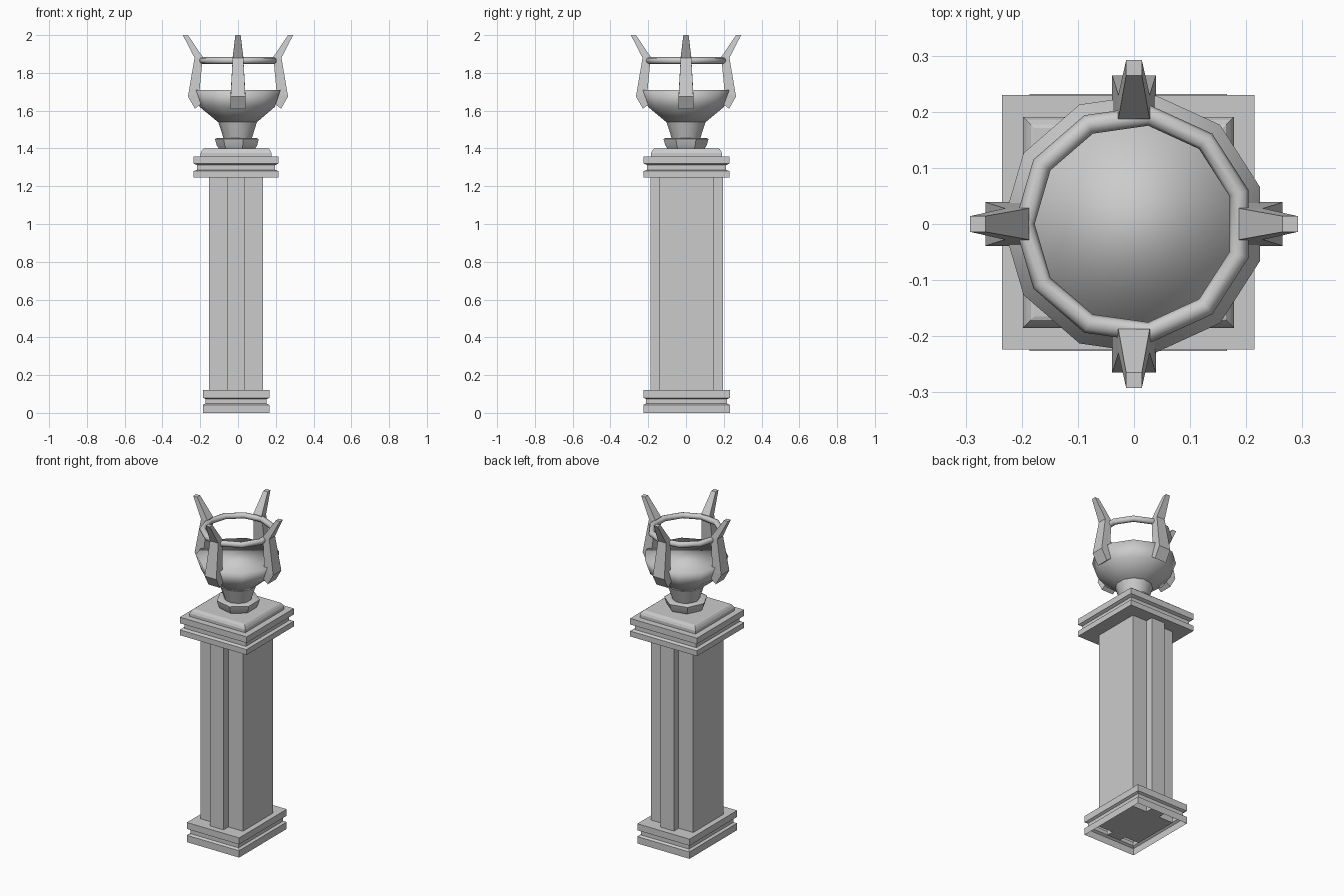
import bpy, bmesh, math
from mathutils import Matrix, Vector

if "Cube" in bpy.data.objects:
    bpy.data.objects.remove(bpy.data.objects["Cube"])

CX, CY = -0.01, 0.003  # pedestal centre


def finish(bm, name, smooth=None):
    bmesh.ops.recalc_face_normals(bm, faces=bm.faces)
    me = bpy.data.meshes.new(name)
    bm.to_mesh(me)
    bm.free()
    ob = bpy.data.objects.new(name, me)
    bpy.context.collection.objects.link(ob)
    if smooth == "all":
        me.shade_smooth()
    elif smooth is not None:
        bpy.ops.object.select_all(action='DESELECT')
        ob.select_set(True)
        bpy.context.view_layer.objects.active = ob
        bpy.ops.object.shade_smooth_by_angle(angle=math.radians(smooth))
    return ob


def loft(bm, rings, bottom=True, top=True, closed=False):
    vs = [[bm.verts.new(p) for p in r] for r in rings]
    n = len(vs[0])
    pairs = list(zip(vs, vs[1:])) + ([(vs[-1], vs[0])] if closed else [])
    for a, b in pairs:
        for i in range(n):
            j = (i + 1) % n
            bm.faces.new((a[i], a[j], b[j], b[i]))
    if bottom and not closed:
        bm.faces.new(vs[0][::-1])
    if top and not closed:
        bm.faces.new(vs[-1])


def square_moulding(name, hx, hy, profile, bottom=True):
    # profile: (inset, z) steps around a rectangle
    bm = bmesh.new()
    loft(bm, [[(CX + sx * (hx - d), CY + sy * (hy - d), z)
               for sx, sy in ((-1, -1), (1, -1), (1, 1), (-1, 1))] for d, z in profile], bottom)
    return finish(bm, name)


def lathe(name, profile, n, smooth, closed=False):
    # first vertex of each ring lies on -x
    bm = bmesh.new()
    loft(bm, [[(-r * math.cos(2 * math.pi * i / n), -r * math.sin(2 * math.pi * i / n), z)
               for i in range(n)] for r, z in profile], closed=closed)
    return finish(bm, name, smooth)


# base, hollow underneath
square_moulding("base", 0.176, 0.229,
                [(0, 0), (0, 0.042), (0.014, 0.05), (0.014, 0.073), (0, 0.08), (0, 0.12)], bottom=False)

# shaft with a raised strip on front and back (cross-shaped plan)
bm = bmesh.new()
sx, bx, by, py = 0.045, 0.143, 0.146, 0.192
plan = [(-bx, -by), (-sx, -by), (-sx, -py), (sx, -py), (sx, -by), (bx, -by),
        (bx, by), (sx, by), (sx, py), (-sx, py), (-sx, by), (-bx, by)]
loft(bm, [[(CX + x, CY + y, z) for x, y in plan] for z in (0.03, 1.26)])
finish(bm, "shaft")

# capital and plinth
square_moulding("capital", 0.225, 0.227,
                [(0, 1.247), (0, 1.28), (0.018, 1.287), (0.018, 1.312), (0, 1.32), (0, 1.357)])
square_moulding("plinth", 0.188, 0.188,
                [(0, 1.35), (0, 1.375), (0.006, 1.388), (0.014, 1.398), (0.02, 1.40)])

# urn
lathe("urn_foot", [(0.098, 1.395), (0.112, 1.415), (0.122, 1.45), (0.108, 1.456), (0.06, 1.45)], 7, 35)
lathe("urn_stem", [(0.072, 1.44), (0.106, 1.545)], 11, 35)
lathe("urn_bowl", [(0.106, 1.54), (0.203, 1.62), (0.234, 1.71)], 11, "all")

# ring held by the arms
tube = [(0.195 + 0.018 * math.cos(a), 1.865 + 0.018 * math.sin(a))
        for a in (2 * math.pi * k / 8 for k in range(8))]
lathe("rim_ring", tube, 11, "all", closed=True)

# four arms: (outer r, outer z, inner r, inner z, half width)
sections = [(0.228, 1.61, 0.19, 1.64, 0.039), (0.265, 1.675, 0.205, 1.69, 0.039),
            (0.23, 1.88, 0.187, 1.885, 0.028), (0.292, 2.0, 0.265, 2.0, 0.014)]
for k, side in enumerate(("right", "back", "left", "front")):
    rot = Matrix.Rotation(k * math.pi / 2, 3, 'Z')
    bm = bmesh.new()
    loft(bm, [[rot @ Vector(p) for p in ((ro, -w, zo), (ro, w, zo), (ri, w, zi), (ri, -w, zi))]
              for ro, zo, ri, zi, w in sections])
    finish(bm, "arm_" + side)
